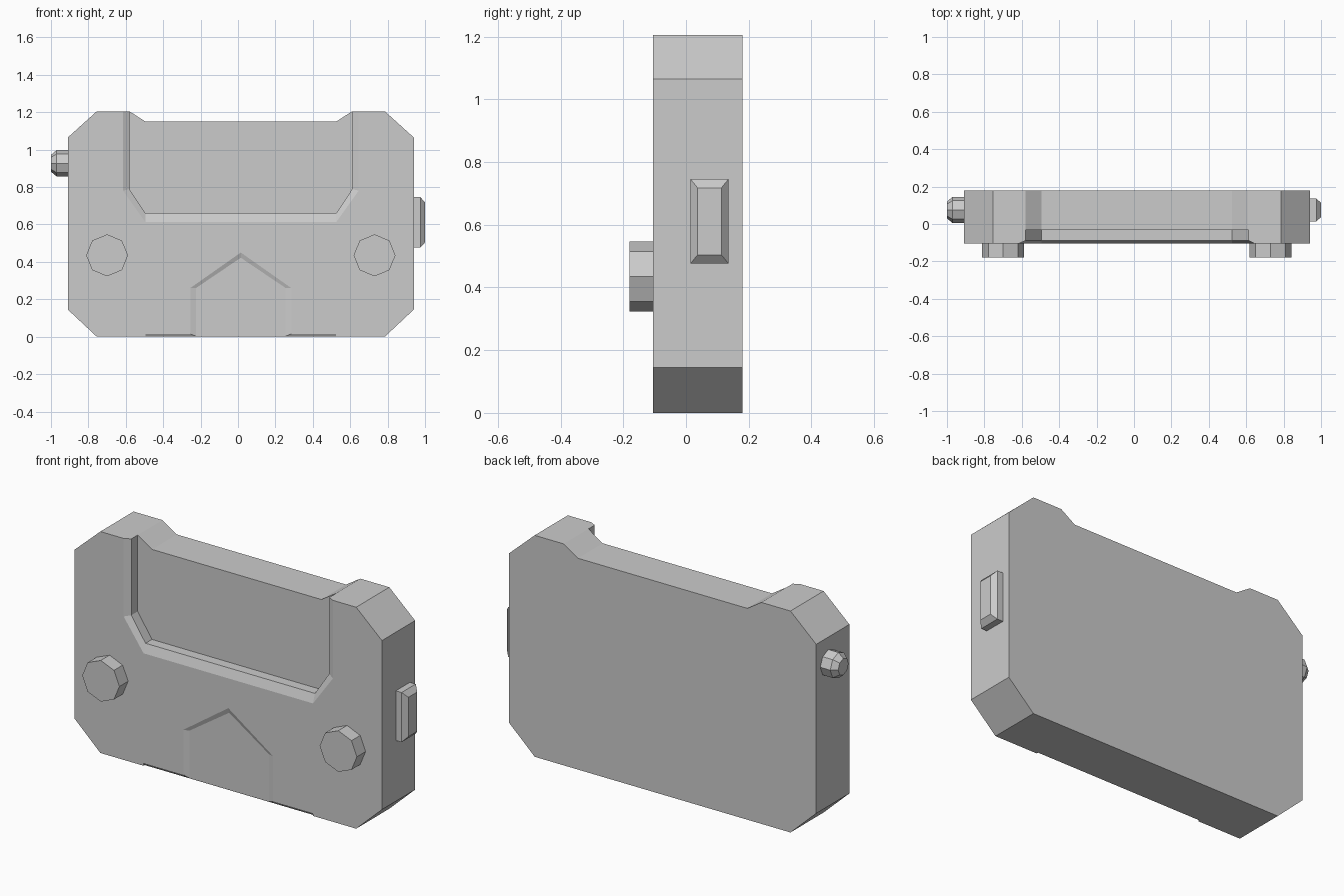
import bpy, bmesh, math

if "Cube" in bpy.data.objects:
    bpy.data.objects.remove(bpy.data.objects["Cube"])

CX = 0.015                      # body centre in x
FRONT, BACK = -0.105, 0.18      # body faces in y


def loft(name, rings):
    """Closed flat-faced solid through a list of equal-length point rings."""
    bm = bmesh.new()
    loops = [[bm.verts.new(p) for p in ring] for ring in rings]
    n = len(loops[0])
    for a, b in zip(loops, loops[1:]):
        for i in range(n):
            j = (i + 1) % n
            bm.faces.new((a[i], a[j], b[j], b[i]))
    bm.faces.new(loops[0])
    bm.faces.new(loops[-1])
    bmesh.ops.recalc_face_normals(bm, faces=bm.faces[:])
    mesh = bpy.data.meshes.new(name)
    bm.to_mesh(mesh)
    bm.free()
    obj = bpy.data.objects.new(name, mesh)
    bpy.context.collection.objects.link(obj)
    return obj


def mirrored(half, y):
    """Ring in the xz plane from a half outline, mirrored about the body centre."""
    pts = half + [(-x, z) for x, z in reversed(half) if x != 0]
    return [(CX + x, y, z) for x, z in pts]


def octagon(r):
    return [(r * math.cos(i * math.pi / 4), r * math.sin(i * math.pi / 4)) for i in range(8)]


def cut(obj, cutter):
    cutter.hide_render = True
    mod = obj.modifiers.new("cut", 'BOOLEAN')
    mod.operation = 'DIFFERENCE'
    mod.solver = 'EXACT'
    mod.object = cutter
    bpy.context.view_layer.objects.active = obj
    bpy.ops.object.modifier_apply(modifier=mod.name)
    bpy.data.objects.remove(cutter)


# Main body: chamfered plate with a shallow notch along the top
half = [(0.77, 0), (0.925, 0.145), (0.925, 1.065), (0.77, 1.205), (0.595, 1.205), (0.51, 1.15)]
body = loft("body", [mirrored(half, FRONT), mirrored(half, BACK)])

# Upper front recess with a chamfered rim
inner = [(0.596, 1.4), (0.596, 0.79), (0.51, 0.66)]
outer = [(0.63, 1.4), (0.63, 0.78), (0.51, 0.612)]
cut(body, loft("recess_cutter", [mirrored(inner, -0.033), mirrored(inner, FRONT + 0.017),
                                 mirrored(outer, FRONT), mirrored(outer, -0.2)]))

# Shallow house-shaped panel with sloping edges
panel_in = [(0.24, -0.1), (0.24, 0.26), (0, 0.422)]
panel_out = [(0.27, -0.1), (0.27, 0.26), (0, 0.45)]
cut(body, loft("panel_cutter", [mirrored(panel_in, FRONT + 0.008),
                                mirrored(panel_out, FRONT), mirrored(panel_out, -0.2)]))

# Small chamfer on the lower front edge
wedge = [(-0.115, 0.03), (-0.085, -0.015), (-0.2, -0.015), (-0.2, 0.03)]
cut(body, loft("edge_cutter", [[(CX + x, y, z) for y, z in wedge] for x in (-0.51, 0.51)]))

# Two front knobs
for side, s in (("left", -1), ("right", 1)):
    loft("front_knob_" + side, [[(CX + s * 0.715 + a, y, 0.435 + b) for a, b in octagon(0.112)]
                                for y in (-0.18, FRONT + 0.005)])

# Side knob with a tapered end
loft("side_knob", [[(x, 0.075 + a, 0.927 + b) for a, b in octagon(r)]
                   for x, r in ((-0.905, 0.07), (-0.97, 0.07), (-1.0, 0.045))])

# Side button with a bevelled face
loft("side_button", [[(x, 0.075 + a * w, 0.611 + b * h)
                      for a, b in ((-1, -1), (1, -1), (1, 1), (-1, 1))]
                     for x, w, h in ((0.935, 0.061, 0.135), (0.975, 0.061, 0.135), (1.0, 0.038, 0.107))])
